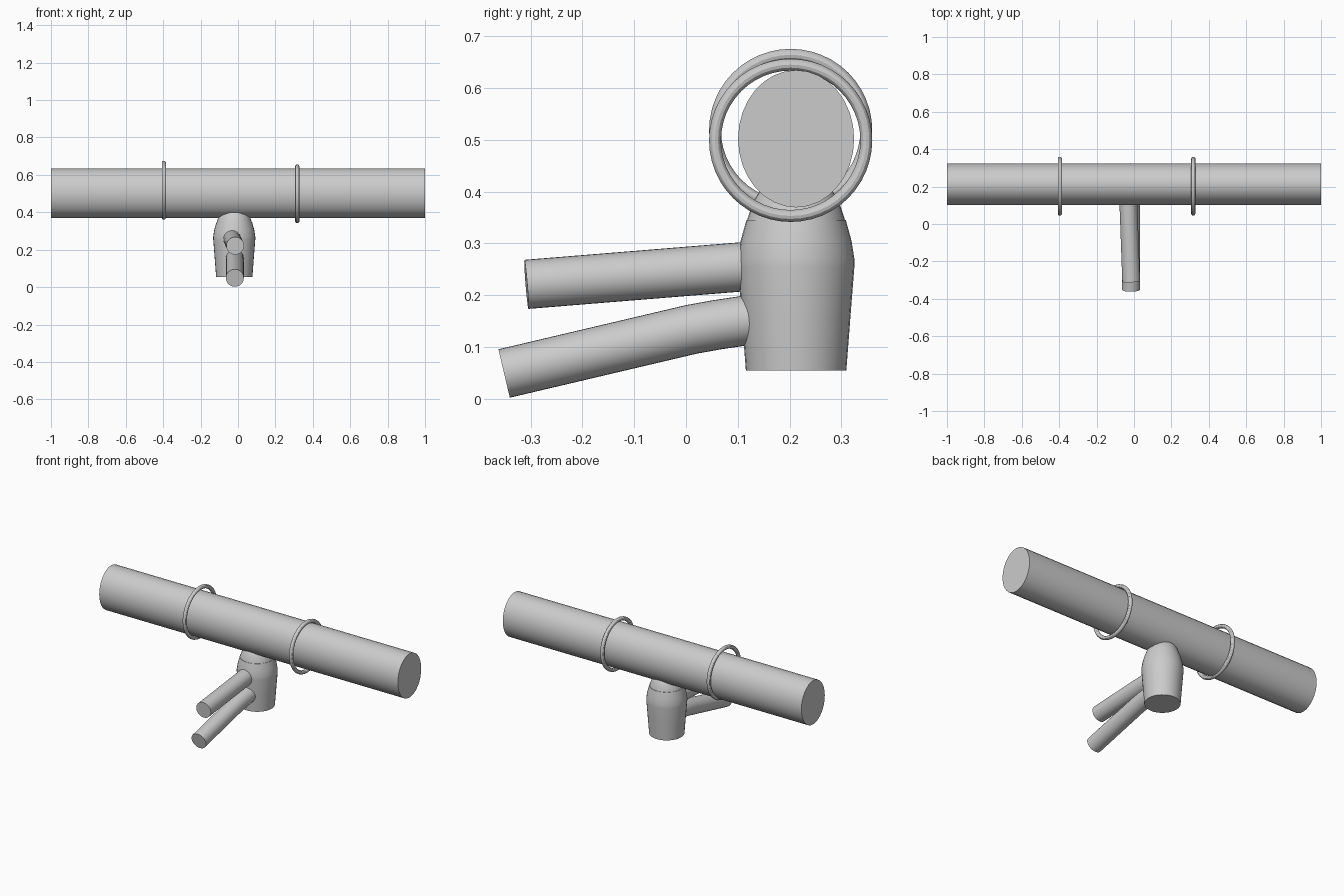
import bpy, bmesh, math
from mathutils import Vector

if "Cube" in bpy.data.objects:
    bpy.data.objects.remove(bpy.data.objects["Cube"])

grey = bpy.data.materials.new("plain grey")
grey.diffuse_color = (0.6, 0.6, 0.6, 1)
grey.use_nodes = True
grey.node_tree.nodes["Principled BSDF"].inputs["Base Color"].default_value = grey.diffuse_color


def finish(obj, name):
    obj.name = name
    obj.data.materials.append(grey)
    bpy.ops.object.select_all(action='DESELECT')
    obj.select_set(True)
    bpy.context.view_layer.objects.active = obj
    bpy.ops.object.shade_smooth_by_angle(angle=math.radians(30))


def sweep(name, rings, sides=32):
    """Capped tube through rings of (centre, u axis, v axis)."""
    bm = bmesh.new()
    loops = []
    for c, u, v in rings:
        loops.append([bm.verts.new(Vector(c) + Vector(u) * math.cos(a) + Vector(v) * math.sin(a))
                      for a in (2 * math.pi * i / sides for i in range(sides))])
    for a, b in zip(loops, loops[1:]):
        for i in range(sides):
            j = (i + 1) % sides
            bm.faces.new((a[i], a[j], b[j], b[i]))
    bm.faces.new(loops[0])
    bm.faces.new(loops[-1])
    bmesh.ops.recalc_face_normals(bm, faces=bm.faces)
    mesh = bpy.data.meshes.new(name)
    bm.to_mesh(mesh)
    bm.free()
    obj = bpy.data.objects.new(name, mesh)
    bpy.context.collection.objects.link(obj)
    finish(obj, name)


def rod(name, path, r):
    """Round rod along a path, mitred at the bends."""
    pts = [Vector(p) for p in path]
    rings = []
    for i, p in enumerate(pts):
        d = (pts[min(i + 1, len(pts) - 1)] - pts[max(i - 1, 0)]).normalized()
        u = d.cross(Vector((0, 0, 1))).normalized()
        rings.append((p, u * r, u.cross(d) * r))
    sweep(name, rings)


def turned(name, profile, x, y):
    """Upright round part from (radius, height) pairs."""
    sweep(name, [((x, y, z), (r, 0, 0), (0, r, 0)) for r, z in profile])


# Long oval crossbar
sweep("crossbar", [((x, 0.2125, 0.502), (0, 0.112, 0), (0, 0, 0.1325)) for x in (-1, 1)])

# Loose rings around the bar
for name, x, z in (("left_ring", -0.396, 0.518), ("right_ring", 0.317, 0.499)):
    bpy.ops.mesh.primitive_torus_add(location=(x, 0.202, z), rotation=(0, math.pi / 2, 0),
                                     major_radius=0.146, minor_radius=0.0115,
                                     major_segments=48, minor_segments=12)
    finish(bpy.context.object, name)

# Tapered hub and the neck that carries the bar
turned("hub", [(0.097, 0.055), (0.105, 0.16), (0.1125, 0.255), (0.1125, 0.27), (0.107, 0.305),
               (0.096, 0.345)], -0.02, 0.2125)
turned("neck", [(0.1, 0.32), (0.093, 0.35), (0.083, 0.38), (0.068, 0.405), (0.045, 0.42)],
       -0.02, 0.2125)

# Straight upper arm and bent lower arm
rod("upper_arm", [(-0.015, -0.308, 0.221), (-0.032, 0.16, 0.259)], 0.0475)
rod("lower_arm", [(-0.017, -0.351, 0.049), (-0.017, 0.01, 0.134), (-0.017, 0.06, 0.143),
                  (-0.017, 0.16, 0.158)], 0.048)
